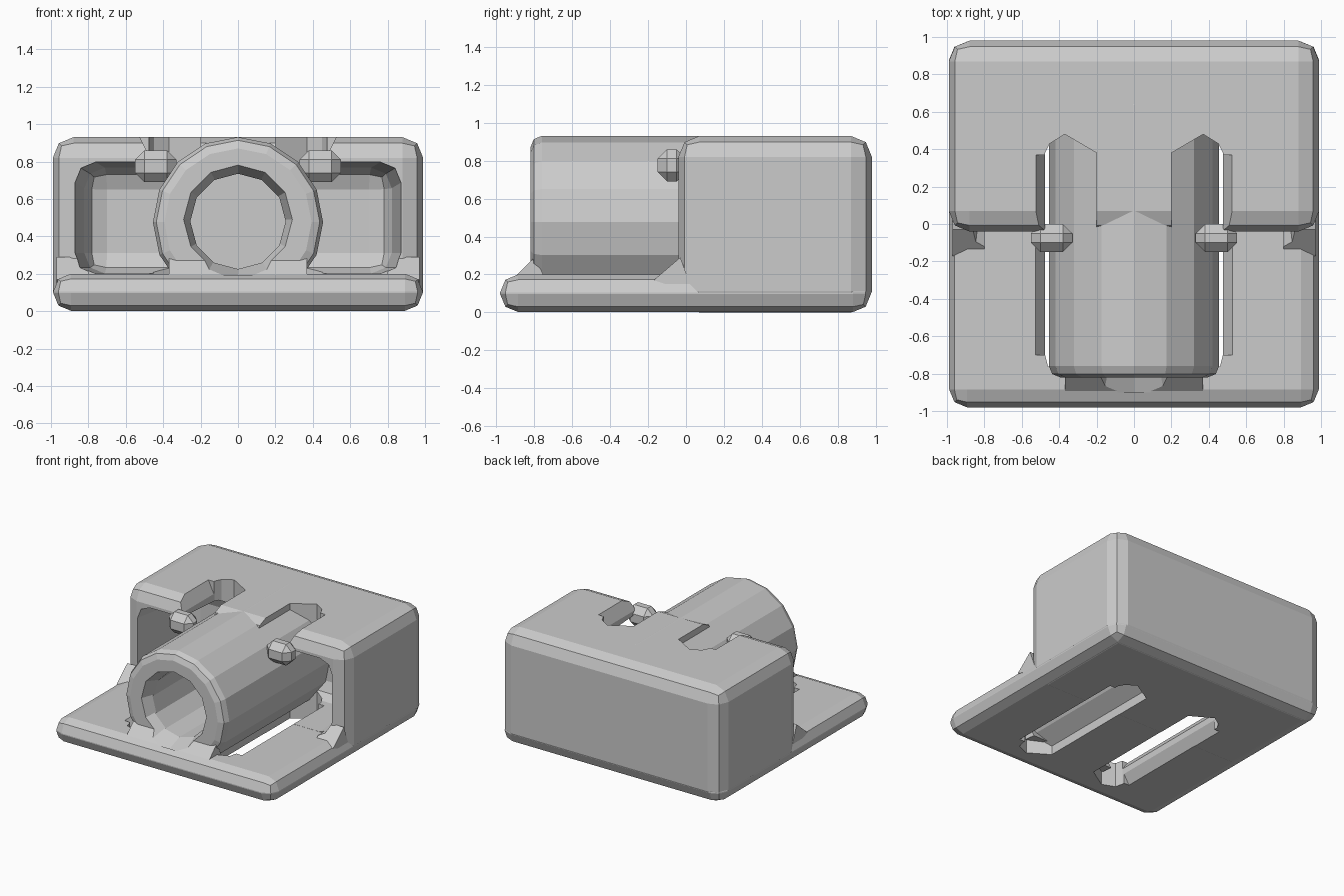
import bpy, bmesh, math
from mathutils import Matrix

if "Cube" in bpy.data.objects:
    bpy.data.objects.remove(bpy.data.objects["Cube"])


def finish(bm, name, bevel=0.0, segs=1):
    bmesh.ops.recalc_face_normals(bm, faces=bm.faces)
    if bevel:
        edges = [e for e in bm.edges if e.calc_face_angle(0) > math.radians(40)]
        bmesh.ops.bevel(bm, geom=edges, offset=bevel, segments=segs,
                        profile=0.5, affect='EDGES')
    me = bpy.data.meshes.new(name)
    bm.to_mesh(me)
    bm.free()
    ob = bpy.data.objects.new(name, me)
    bpy.context.collection.objects.link(ob)
    return ob


def box(name, x, y, z, bevel=0.0, segs=1):
    bm = bmesh.new()
    bmesh.ops.create_cube(bm, size=1)
    for v in bm.verts:
        for i, (a, b) in enumerate((x, y, z)):
            v.co[i] = a if v.co[i] < 0 else b
    return finish(bm, name, bevel, segs)


def round_bar(name, r_front, r_back, y0, y1, z, sides, bevel=0.0):
    bm = bmesh.new()
    bmesh.ops.create_cone(bm, cap_ends=True, segments=sides, radius1=r_front,
                          radius2=r_back, depth=y1 - y0)
    m = Matrix.Translation((0, (y0 + y1) / 2, z)) @ Matrix.Rotation(-math.pi / 2, 4, 'X')
    bmesh.ops.transform(bm, matrix=m, verts=bm.verts)
    return finish(bm, name, bevel, 2)


def prism(name, pts, a, b, axis):
    """Extrude a profile: along x (y,z points), y (x,z points) or z (x,y points)."""
    bm = bmesh.new()

    def ring(t):
        order = {'x': lambda p, q: (t, p, q), 'y': lambda p, q: (p, t, q),
                 'z': lambda p, q: (p, q, t)}[axis]
        return [bm.verts.new(order(p, q)) for p, q in pts]
    lo, hi = ring(a), ring(b)
    bm.faces.new(lo)
    bm.faces.new(hi)
    n = len(pts)
    for i in range(n):
        bm.faces.new((lo[i], lo[(i + 1) % n], hi[(i + 1) % n], hi[i]))
    return finish(bm, name)


def boolean(target, tool, op):
    mod = target.modifiers.new(op, 'BOOLEAN')
    mod.operation, mod.object, mod.solver = op, tool, 'EXACT'
    bpy.context.view_layer.objects.active = target
    bpy.ops.object.modifier_apply(modifier=mod.name)
    bpy.data.objects.remove(tool)


# rear block joined to the base plate
body = box("housing", (-0.99, 0.99), (-0.04, 0.98), (0, 0.93), 0.11, 2)
plate = box("base_plate", (-0.988, 0.988), (-0.98, 0.975), (0.002, 0.2), 0.095, 2)
boolean(body, plate, 'UNION')

for s in (-1, 1):
    # fillet below each outer wall
    x0, x1 = sorted((s * 0.8, s * 0.97))
    boolean(body, prism("wall_fillet", [(-0.17, 0.17), (-0.03, 0.29), (0.04, 0.1)],
                        x0, x1, 'x'), 'UNION')
    # side pockets, widening toward the front
    x0, x1 = sorted((s * 0.2, s * 0.81))
    pocket = box("pocket_cutter", (x0, x1), (-0.3, 0.52), (0.201, 0.76), 0.11, 2)
    for v in pocket.data.vertices:
        grow = 0.11 * (0.52 - v.co.y)
        if abs(v.co.x) > 0.5:
            v.co.x += s * grow
        if v.co.z > 0.5:
            v.co.z += 0.6 * grow
    boolean(body, pocket, 'DIFFERENCE')
    # slots beside the barrel with angled ends
    plan = [(0.2, -0.7), (0.36, -0.8), (0.46, -0.76), (0.475, -0.7),
            (0.475, 0.38), (0.45, 0.43), (0.37, 0.48), (0.2, 0.38)]
    boolean(body, prism("slot_cutter", [(s * p, q) for p, q in plan],
                        -0.1, 1.1, 'z'), 'DIFFERENCE')
    # flared slot edges on top, in the floor and underneath
    for pts, y0, y1 in (([(0.3, 0.83), (0.475, 0.83), (0.53, 0.94), (0.3, 0.94)], -0.2, 0.37),
                        ([(0.3, -0.02), (0.535, -0.02), (0.475, 0.08), (0.3, 0.08)], -0.68, 0.35),
                        ([(0.3, 0.13), (0.475, 0.13), (0.54, 0.22), (0.3, 0.22)], -0.7, 0.35)):
        boolean(body, prism("flare_cutter", [(s * p, q) for p, q in pts], y0, y1, 'y'),
                'DIFFERENCE')

# central barrel with its front apron
boolean(body, round_bar("barrel", 0.455, 0.455, -0.82, 0.7, 0.476, 16, 0.06), 'UNION')
boolean(body, prism("barrel_apron", [(-0.96, 0.13), (-0.89, 0.2), (-0.8, 0.29), (-0.7, 0.1)],
                    -0.37, 0.37, 'x'), 'UNION')

# small bridges tying the roof edge to the barrel
for s in (-1, 1):
    x0, x1 = sorted((s * 0.33, s * 0.55))
    boolean(body, box("bridge", (x0, x1), (-0.15, 0.0), (0.69, 0.86), 0.05), 'UNION')

# bore with a flared mouth
boolean(body, round_bar("bore_cutter", 0.255, 0.255, -0.79, 0.52, 0.48, 12), 'DIFFERENCE')
boolean(body, round_bar("mouth_cutter", 0.32, 0.24, -0.9, -0.68, 0.49, 12), 'DIFFERENCE')
